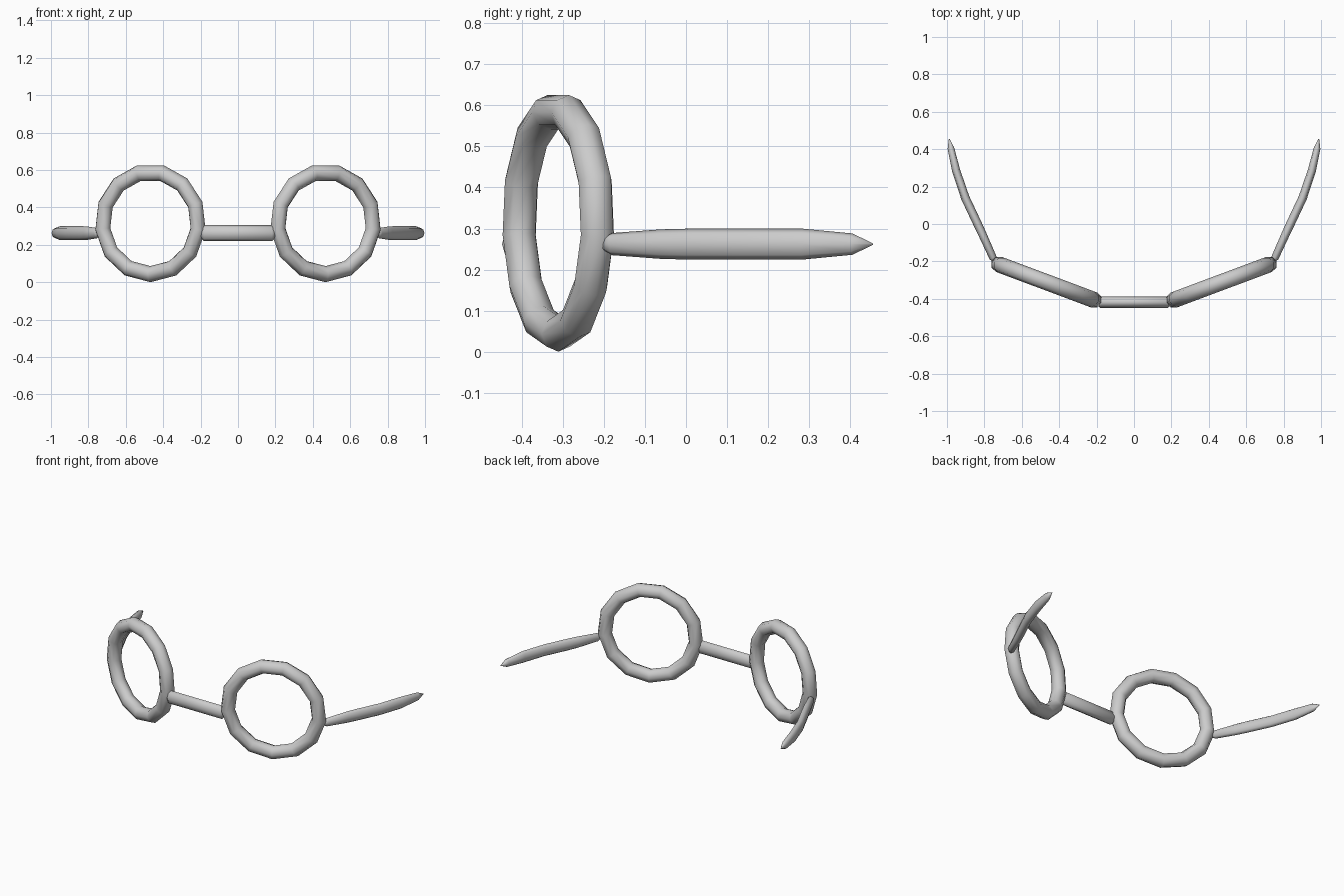
import bpy, bmesh, math
from mathutils import Vector

if "Cube" in bpy.data.objects:
    bpy.data.objects.remove(bpy.data.objects["Cube"])

grey = bpy.data.materials.new("plain grey")
grey.diffuse_color = (0.6, 0.6, 0.6, 1)
grey.use_nodes = True
grey.node_tree.nodes["Principled BSDF"].inputs["Base Color"].default_value = grey.diffuse_color


def finish(name, bm):
    bmesh.ops.recalc_face_normals(bm, faces=bm.faces)
    mesh = bpy.data.meshes.new(name)
    bm.to_mesh(mesh)
    bm.free()
    mesh.materials.append(grey)
    for p in mesh.polygons:
        p.use_smooth = True
    ob = bpy.data.objects.new(name, mesh)
    bpy.context.collection.objects.link(ob)
    return ob


def skin(bm, rings, closed=False):
    """Bridge successive vertex rings with quads."""
    n = len(rings[0])
    count = len(rings) if closed else len(rings) - 1
    for i in range(count):
        a, b = rings[i], rings[(i + 1) % len(rings)]
        for j in range(n):
            k = (j + 1) % n
            bm.faces.new((a[j], a[k], b[k], b[j]))


def rim(name, side, major=0.274, minor=0.043, segs=13, sides=8, yaw=math.radians(20.5)):
    """Thirteen-sided ring with a vertex at the bottom, turned back at the outside."""
    bm = bmesh.new()
    rings = []
    for i in range(segs):
        a = -math.pi / 2 + 2 * math.pi * i / segs
        ring = []
        for j in range(sides):
            t = 2 * math.pi * j / sides
            r = major + minor * math.cos(t)
            u, d, z = r * math.cos(a), minor * math.sin(t), r * math.sin(a)
            x = 0.468 + u * math.cos(yaw) - d * math.sin(yaw)
            y = -0.311 + u * math.sin(yaw) + d * math.cos(yaw)
            ring.append(bm.verts.new((side * x, y, z + major + minor)))
        rings.append(ring)
    skin(bm, rings, True)
    return finish(name, bm)


def bar(name, side, stations, z=0.262, sides=8):
    """Oval bar lofted along (x, y, half thickness, half height) stations."""
    bm = bmesh.new()
    rings = []
    for i, (x, y, w, h) in enumerate(stations):
        p, q = stations[max(i - 1, 0)], stations[min(i + 1, len(stations) - 1)]
        d = Vector((q[0] - p[0], q[1] - p[1])).normalized()
        ring = []
        for j in range(sides):
            t = 2 * math.pi * j / sides
            o = w * math.cos(t)
            ring.append(bm.verts.new((side * (x - d.y * o), y + d.x * o, z + h * math.sin(t))))
        rings.append(ring)
    skin(bm, rings)
    bm.faces.new(rings[0])
    bm.faces.new(rings[-1])
    return finish(name, bm)


# Side arms, curving back to a blunt point
arm = [(0.745, -0.2, 0.010, 0.015), (0.754, -0.18, 0.020, 0.027),
       (0.808, -0.06, 0.022, 0.036), (0.836, 0.0, 0.023, 0.0375),
       (0.902, 0.14, 0.023, 0.0375), (0.951, 0.285, 0.022, 0.0375),
       (0.979, 0.405, 0.018, 0.026), (0.988, 0.455, 0.002, 0.002)]

for side, label in ((-1, "left"), (1, "right")):
    rim(label + "_rim", side)
    bar(label + "_side_arm", side, arm)

# Nose bridge with rounded ends
bar("nose_bridge", 1, [(-0.2, -0.418, 0.014, 0.022), (-0.182, -0.418, 0.03, 0.043),
                       (0.182, -0.418, 0.03, 0.043), (0.2, -0.418, 0.014, 0.022)])
